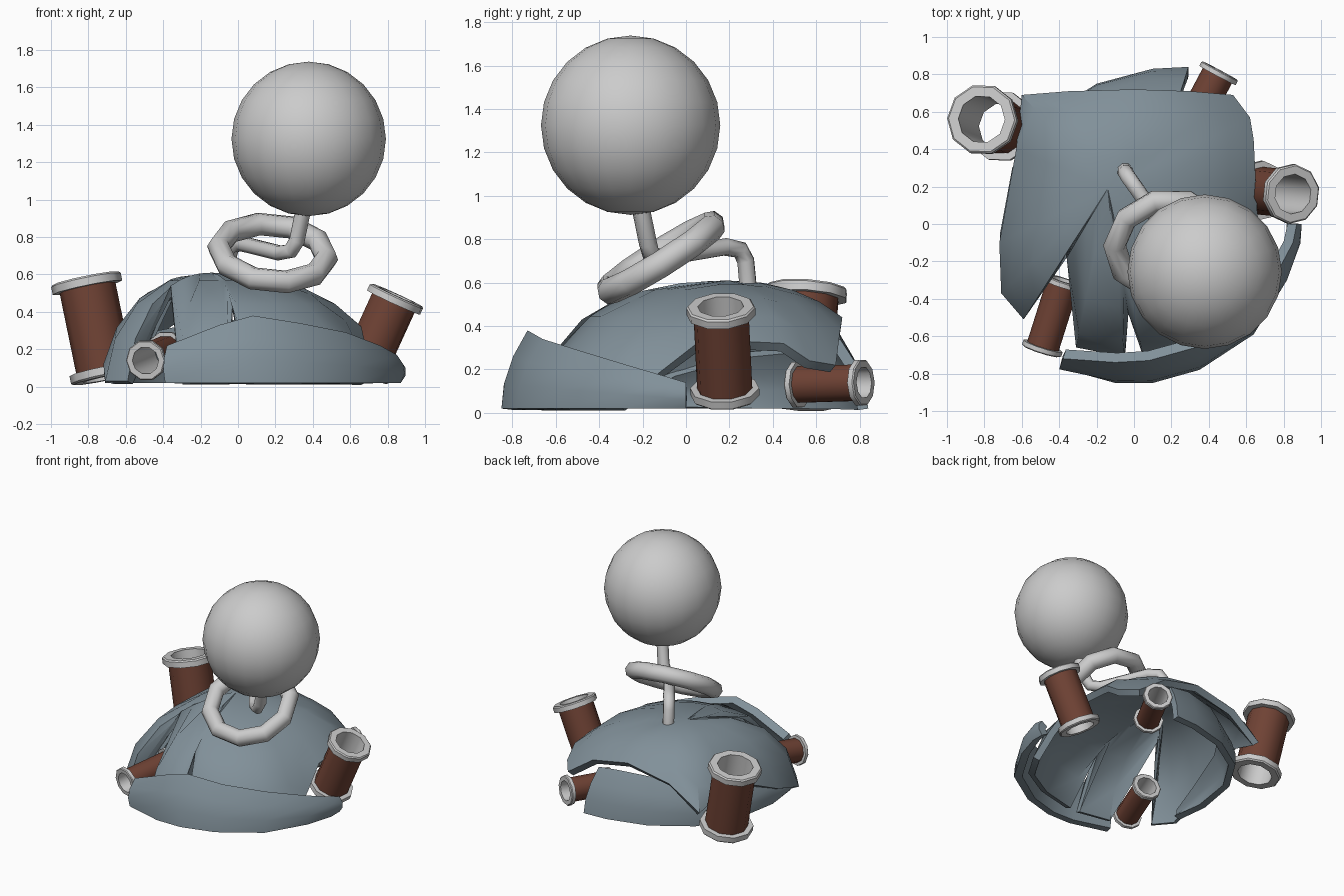
import bpy, bmesh, math
from mathutils import Vector, Matrix

if "Cube" in bpy.data.objects:
    bpy.data.objects.remove(bpy.data.objects["Cube"])


def material(name, col):
    m = bpy.data.materials.new(name)
    m.diffuse_color = (*col, 1)
    m.use_nodes = True
    m.node_tree.nodes["Principled BSDF"].inputs["Base Color"].default_value = m.diffuse_color
    return m


STEEL = material("blue_steel", (0.22, 0.28, 0.32))
RUST = material("rust_brown", (0.16, 0.055, 0.035))


def finish(ob, mat=None, angle=40):
    if mat:
        ob.data.materials.append(mat)
    bpy.ops.object.select_all(action='DESELECT')
    ob.select_set(True)
    bpy.context.view_layer.objects.active = ob
    bpy.ops.object.shade_smooth_by_angle(angle=math.radians(angle))


def make(name, verts, faces):
    me = bpy.data.meshes.new(name)
    me.from_pydata([tuple(v) for v in verts], [], faces)
    ob = bpy.data.objects.new(name, me)
    bpy.context.collection.objects.link(ob)
    return ob


def thicken(ob, t):
    bpy.context.view_layer.objects.active = ob
    m = ob.modifiers.new("thickness", 'SOLIDIFY')
    m.thickness, m.offset = t, -1
    bpy.ops.object.modifier_apply(modifier=m.name)
    for v in ob.data.vertices:
        v.co.z = max(v.co.z, 0.01)
    finish(ob, STEEL)


def dome(name, hub, outline, rings=4):
    """Domed plate: elliptical ribs run from the hub to each outline point."""
    verts, faces, n = [Vector(hub)], [], len(outline)
    for k in range(1, rings + 1):
        for p in outline:
            drop = hub[2] - p[2]
            tm = math.acos(1 - drop / 0.64)
            th = tm * k / rings
            f = (math.sin(th) / math.sin(tm)) ** 0.9
            g = (1 - math.cos(th)) / (1 - math.cos(tm))
            verts.append((hub[0] + (p[0] - hub[0]) * f, hub[1] + (p[1] - hub[1]) * f, hub[2] - drop * g))
    for i in range(n):
        j = (i + 1) % n
        faces.append((0, 1 + i, 1 + j))
        for k in range(rings - 1):
            a, b = 1 + k * n, 1 + (k + 1) * n
            faces.append((a + i, b + i, b + j, a + j))
    return make(name, verts, faces)


def wall(name, lower, upper, rows=3, bulge=0.03):
    """Curved plate lofted from the ground edge to a broken upper edge."""
    verts, faces, n = [], [], len(lower)
    for k in range(rows + 1):
        t = k / rows
        for (lx, ly), u in zip(lower, upper):
            p = Vector((lx, ly, 0.02)).lerp(Vector(u), t)
            out = Vector((lx, ly, 0)).normalized()
            verts.append(p + out * bulge * 4 * t * (1 - t))
    for k in range(rows):
        for i in range(n - 1):
            a = k * n + i
            faces.append((a, a + 1, a + n + 1, a + n))
    return make(name, verts, faces)


def lathe(name, p0, p1, profile, mat=None, n=10):
    """Spin a closed (radius, distance) profile round the axis p0-p1."""
    p0, p1 = Vector(p0), Vector(p1)
    rot = (p1 - p0).to_track_quat('Z', 'Y')
    m = len(profile)
    verts = [p0 + rot @ Vector((r * math.cos(2 * math.pi * i / n), r * math.sin(2 * math.pi * i / n), h))
             for i in range(n) for r, h in profile]
    faces = [(i * m + k, (i + 1) % n * m + k, (i + 1) % n * m + (k + 1) % m, i * m + (k + 1) % m)
             for i in range(n) for k in range(m)]
    ob = make(name, verts, faces)
    bm = bmesh.new()
    bm.from_mesh(ob.data)
    bmesh.ops.recalc_face_normals(bm, faces=bm.faces)
    bm.to_mesh(ob.data)
    bm.free()
    finish(ob, mat)


def pipe(name, p0, p1, R):
    L = (Vector(p1) - Vector(p0)).length
    t, ri, rb, c = 0.27 * R, 0.67 * R, 0.8 * R, 0.05 * R
    lathe(name + "_flanges", p0, p1, [
        (ri, 0), (R - c, 0), (R, c), (R, t), (rb - .01, t),
        (rb - .01, L - t), (R, L - t), (R, L - c), (R - c, L), (ri, L)])
    lathe(name + "_body", p0, p1, [(rb - .01, t * .9), (rb, t * .9), (rb, L - t * .9), (rb - .01, L - t * .9)], RUST)


# broken top plate with two cracks at the front (clockwise outline, reversed)
outline = [
    (.53, .69, .22), (.62, .57, .24), (.64, .45, .32), (.65, .25, .33), (.66, .05, .32),
    (.69, -.13, .18), (.70, -.3, .03), (.58, -.5, .03), (.34, -.64, .03), (.05, -.71, .03),
    (-.03, -.48, .43), (-.05, -.71, .03), (-.31, -.66, .03), (-.36, -.18, .54),
    (-.59, -.51, .03), (-.71, -.37, .03), (-.72, -.1, .12), (-.68, .12, .22),
    (-.63, .4, .29), (-.6, .69, .2), (-.35, .71, .37), (0, .72, .44), (.3, .71, .38)]
thicken(dome("top_plate", (-.14, .19, .61), outline[::-1]), 0.05)

# displaced front plate
thicken(wall("front_plate",
             [(-.39, -.77), (-.1, -.85), (.1, -.85), (.35, -.78), (.64, -.59), (.81, -.3), (.87, -.1), (.87, 0)],
             [(-.38, -.72, .22), (-.1, -.74, .33), (.08, -.73, .38), (.33, -.66, .34),
              (.58, -.5, .29), (.76, -.27, .22), (.85, -.1, .17), (.87, 0, .14)]), 0.06)

# rear plate tucked under the top plate
thicken(wall("rear_plate",
             [(.29, .84), (.1, .83), (-.2, .75), (-.48, .57), (-.65, .3), (-.71, -.05), (-.68, -.3)],
             [(.25, .71, .34), (.08, .71, .36), (-.18, .65, .35), (-.43, .51, .3),
              (-.58, .27, .28), (-.65, -.05, .2), (-.66, -.28, .1)]), 0.05)

# flanged pipes poking out round the dome
pipe("left_pipe", (-.705, .52, .045), (-.815, .56, .58), .19)
pipe("right_pipe", (.66, .18, .075), (.85, .16, .49), .16)
pipe("rear_pipe", (.29, .5, .13), (.46, .82, .14), .11)
pipe("front_pipe", (-.375, -.3, .19), (-.495, -.68, .14), .11)

# tilted ring
bpy.ops.mesh.primitive_torus_add(major_segments=10, minor_segments=8, major_radius=.29, minor_radius=.062,
                                 location=(.185, -.115, .715),
                                 rotation=(math.radians(32), math.radians(6), 0))
ring = bpy.context.object
ring.name = "ring"
finish(ring, angle=60)

# bent rod from the dome through the ring to the ball
cu = bpy.data.curves.new("bent_rod", 'CURVE')
cu.dimensions = '3D'
cu.bevel_depth, cu.bevel_resolution, cu.use_fill_caps = .042, 2, True
path = [(-.05, .29, .54), (-.045, .275, .70), (-.03, .25, .75), (.02, .18, .765), (.22, -.11, .715),
        (.28, -.16, .725), (.315, -.175, .78), (.36, -.22, 1.0)]
sp = cu.splines.new('POLY')
sp.points.add(len(path) - 1)
for q, p in zip(sp.points, path):
    q.co = (*p, 1)
rod = bpy.data.objects.new("bent_rod", cu)
bpy.context.collection.objects.link(rod)
bpy.context.view_layer.objects.active = rod
rod.select_set(True)

# ball on top
bpy.ops.mesh.primitive_uv_sphere_add(segments=20, ring_count=12, radius=.413, location=(.378, -.255, 1.325))
ball = bpy.context.object
ball.name = "ball"
finish(ball)
